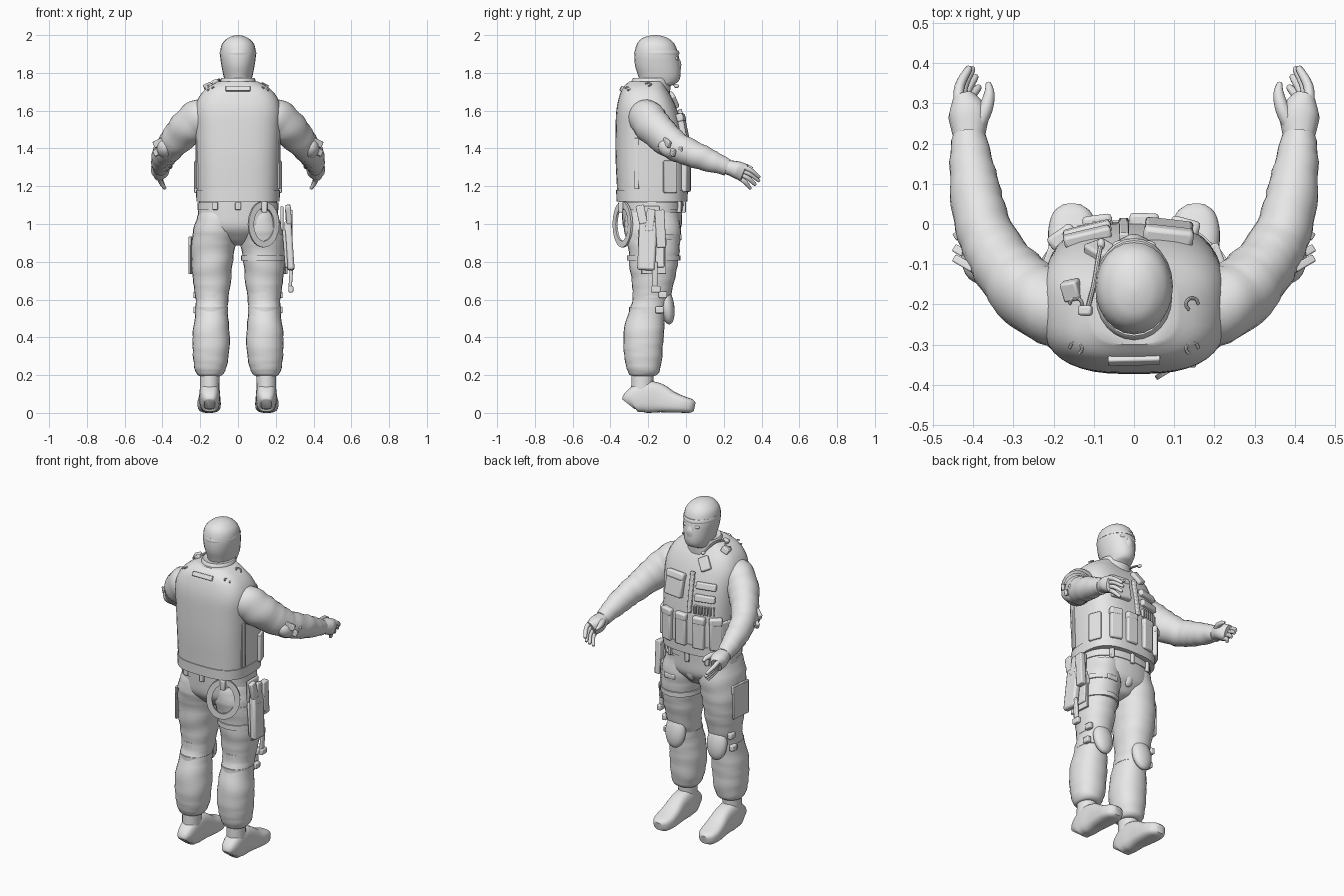
import bpy, bmesh
from math import sin, cos, pi, radians, copysign
from mathutils import Vector, Matrix
from mathutils.bvhtree import BVHTree

cube = bpy.data.objects.get("Cube")
if cube:
    bpy.data.objects.remove(cube)

grey = bpy.data.materials.new("plain_grey")
grey.use_nodes = True
grey.diffuse_color = (0.8, 0.8, 0.8, 1)
grey.node_tree.nodes["Principled BSDF"].inputs["Base Color"].default_value = (0.8, 0.8, 0.8, 1)
made = []


def finish(name, bm, mirror=False, bevel=0):
    """Turn a bmesh into an object, optionally bevelled and mirrored across x."""
    bmesh.ops.recalc_face_normals(bm, faces=bm.faces)
    mesh = bpy.data.meshes.new(name)
    bm.to_mesh(mesh)
    tree = BVHTree.FromBMesh(bm)
    bm.free()
    mesh.materials.append(grey)
    obj = bpy.data.objects.new(name, mesh)
    bpy.context.collection.objects.link(obj)
    if bevel:
        mod = obj.modifiers.new("bevel", 'BEVEL')
        mod.width, mod.segments = bevel, 2
    if mirror:
        obj.modifiers.new("mirror", 'MIRROR')
    made.append(obj)
    return tree


def smooth_path(rows, steps):
    """Catmull-Rom interpolation through rows of numbers."""
    out = []
    for i in range(len(rows) - 1):
        a, b, c, d = (rows[max(0, min(len(rows) - 1, i + k))] for k in (-1, 0, 1, 2))
        for s in range(steps):
            t = s / steps
            out.append([q + t / 2 * (r - p + t * (2 * p - 5 * q + 4 * r - w + t * (3 * (q - r) + w - p)))
                        for p, q, r, w in zip(a, b, c, d)])
    return out + [list(rows[-1])]


def loft(name, rows, sides=24, power=2, steps=4, upright=False, folds=0, mirror=False):
    """Skin rounded sections; each row is x, y, z, half width, half depth."""
    path = smooth_path(rows, steps)
    bm = bmesh.new()
    rings = []
    for i, (x, y, z, a, b) in enumerate(path):
        lo, hi = path[max(i - 1, 0)], path[min(i + 1, len(path) - 1)]
        t = Vector(hi[:3]) - Vector(lo[:3])
        if upright:
            u, v = Vector((1, 0, 0)), Vector((0, 1, 0))
        else:
            u = t.cross(Vector((0, 0, 1))).normalized()
            v = u.cross(t).normalized()
        ring = []
        for k in range(sides):
            ang = 2 * pi * k / sides
            c, s = (copysign(abs(e) ** (2 / power), e) for e in (cos(ang), sin(ang)))
            f = 1 + folds * sin(1.7 * i + 2 * sin(ang + i * 0.4))
            ring.append(bm.verts.new(Vector((x, y, z)) + u * (a * c * f) + v * (b * s * f)))
        rings.append(ring)
    for r, q in zip(rings, rings[1:]):
        for k in range(sides):
            j = (k + 1) % sides
            bm.faces.new((r[k], r[j], q[j], q[k]))
    bm.faces.new(rings[0])
    bm.faces.new(rings[-1])
    return finish(name, bm, mirror)


def column(name, rows, **kw):
    """Upright loft centred on x = 0; each row is z, y, half width, half depth."""
    return loft(name, [(0, y, z, a, b) for z, y, a, b in rows], upright=True, **kw)


def box(name, loc, size, rot=(0, 0, 0), mirror=False, bevel=0.006):
    turn = Matrix.Translation(loc)
    for axis, deg in zip("ZYX", reversed(rot)):
        turn = turn @ Matrix.Rotation(radians(deg), 4, axis)
    bm = bmesh.new()
    bmesh.ops.create_cube(bm, size=1, matrix=turn @ Matrix.Diagonal((*size, 1)))
    finish(name, bm, mirror, bevel)


def mount(name, tree, start, direction, size, spin=0, upright=True, mirror=False):
    """Fix a box (width, height, thickness) flat on a surface found by a ray."""
    hit, n, _, _ = tree.ray_cast(Vector(start), Vector(direction))
    if n.dot(Vector(direction)) > 0:
        n = -n
    if upright:
        n = Vector((n.x, n.y, 0)).normalized()
    m = Matrix.Translation(hit + n * size[2] * 0.15) @ n.to_track_quat('Z', 'Y').to_matrix().to_4x4()
    m = m @ Matrix.Rotation(radians(spin), 4, 'Z') @ Matrix.Diagonal((*size, 1))
    bm = bmesh.new()
    bmesh.ops.create_cube(bm, size=1, matrix=m)
    finish(name, bm, mirror, min(size) * 0.25)


def ball(name, loc, size, mirror=False, rot=0):
    bm = bmesh.new()
    m = Matrix.Translation(loc) @ Matrix.Rotation(radians(rot), 4, 'X') @ Matrix.Diagonal((*size, 1))
    bmesh.ops.create_uvsphere(bm, u_segments=20, v_segments=12, radius=1, matrix=m)
    finish(name, bm, mirror)


def tube(name, points, r, mirror=False):
    loft(name, [(*p, r, r) for p in points], sides=8, steps=3, mirror=mirror)


# Head, masked face and neck
column("masked_head", [
    (1.64, -.18, .075, .08), (1.72, -.17, .07, .078), (1.75, -.145, .068, .1), (1.785, -.141, .077, .112),
    (1.84, -.15, .088, .12), (1.9, -.157, .095, .116), (1.95, -.16, .086, .101), (1.98, -.163, .06, .074),
    (1.994, -.163, .033, .042), (2.0, -.163, .008, .01)], power=2.1)
loft("nose_of_mask", [(0, -.058, 1.89, .012, .014), (0, -.05, 1.865, .02, .02), (0, -.048, 1.84, .03, .023),
                      (0, -.055, 1.79, .035, .022), (0, -.062, 1.76, .03, .02)], upright=True, sides=16)
column("brow_band", [(1.897, -.155, .096, .118), (1.905, -.155, .097, .12), (1.918, -.156, .094, .115)], steps=2)
ball("eye", (.034, -.053, 1.876), (.02, .012, .011), mirror=True)
column("collar", [(1.69, -.2, .115, .115), (1.73, -.19, .1, .108), (1.77, -.182, .09, .1), (1.77, -.18, .08, .09)])

# Armoured vest with its hem
vest = column("vest", [
    (1.12, -.18, .214, .183), (1.2, -.18, .219, .186), (1.35, -.186, .223, .187), (1.5, -.195, .228, .178),
    (1.6, -.207, .23, .162), (1.67, -.215, .208, .14), (1.72, -.22, .165, .115), (1.755, -.21, .105, .09)],
    power=2.9, sides=40)
column("vest_hem", [(1.12, -.18, .22, .188), (1.18, -.18, .223, .19)], power=2.9, sides=40, steps=1)

# Magazine pouches with flaps, each laid on the front of the vest
for x in (-.175, -.09, .025, .125):
    mount("magazine_pouch", vest, (x, 1, 1.265), (0, -1, 0), (.07, .19, .032))
    mount("magazine_flap", vest, (x, 1, 1.34), (0, -1, 0), (.074, .045, .04))
mount("side_pouch", vest, (1, -.085, 1.25), (-1, 0, 0), (.075, .17, .022), mirror=True)
mount("side_seam", vest, (1, -.26, 1.32), (-1, 0, 0), (.025, .27, .01), mirror=True)
mount("chest_pouch", vest, (.085, 1, 1.51), (0, -1, 0), (.12, .14, .036), upright=False)
mount("chest_pouch_flap", vest, (.085, 1, 1.56), (0, -1, 0), (.125, .045, .044), upright=False)
mount("front_zip", vest, (-.025, 1, 1.49), (0, -1, 0), (.025, .24, .02), upright=False)
for z in (1.54, 1.47):
    mount("chest_strip", vest, (-.115, 1, z), (0, -1, 0), (.12, .04, .03), upright=False)
for i in range(7):
    mount("cartridge_loop", vest, (-.165 + i * .017, 1, 1.4), (0, -1, 0), (.012, .05, .025))
mount("slanted_pouch", vest, (-.08, 1, 1.655), (0, -1, 0), (.06, .08, .03), spin=30, upright=False)

# Vest back and shoulder fittings
mount("drag_handle", vest, (0, -1, 1.715), (0, 1, 0), (.13, .028, .016), upright=False)
for y in (-.2, -.31):
    hit = vest.ray_cast(Vector((.145, y, 3)), Vector((0, 0, -1)))[0]
    tube("strap_ring", [hit + Vector((.016 * cos(a), .016 * sin(a), .006 - .008 * cos(a))) for a in
                        (0, pi / 3, 2 * pi / 3, pi, 4 * pi / 3)], .004, mirror=True)

# Radio set and microphone lead on one shoulder
box("radio", (-.155, -.165, 1.725), (.045, .05, .035), (15, -25, 10))
box("radio_switch", (-.12, -.215, 1.75), (.035, .025, .03), (0, -20, 0))
tube("microphone_lead", [(-.115, -.21, 1.755), (-.1, -.15, 1.765), (-.09, -.09, 1.75), (-.082, -.05, 1.73)], .006)
ball("microphone", (-.082, -.05, 1.73), (.01, .014, .01))

# Sleeves
loft("sleeve", [
    (.14, -.222, 1.585, .088, .085), (.205, -.207, 1.56, .094, .101), (.262, -.173, 1.516, .09, .1),
    (.316, -.115, 1.46, .081, .09), (.358, -.05, 1.41, .073, .079), (.383, .02, 1.378, .068, .072),
    (.396, .09, 1.35, .062, .066), (.406, .16, 1.323, .053, .054), (.411, .22, 1.30, .042, .045)],
    folds=.03, mirror=True)

# Elbow guards
ball("elbow_pad", (.385, -.085, 1.40), (.045, .065, .05), mirror=True, rot=-25)
for y, z, turn in ((-.1, 1.43, 30), (-.075, 1.385, 30), (-.015, 1.4, -35)):
    box("elbow_buckle", (.42, y, z), (.06, .02, .035), (0, 25, turn), mirror=True, bevel=.004)

# Gloved hands
loft("palm", [(.411, .20, 1.303, .034, .037), (.411, .235, 1.297, .044, .04), (.413, .275, 1.285, .049, .047),
              (.422, .31, 1.27, .03, .046)], sides=16, power=2.3, mirror=True)
for i in range(4):
    base = Vector((.436 - .008 * i, .302 - .006 * i, 1.302 - .02 * i))
    reach = (.083, .088, .075, .055)[i]
    tip = base + Vector((-.024, reach, -.052))
    mid = (base + tip) / 2 + Vector((.01, 0, .008))
    loft("finger", [(*base, .013, .013), (*mid, .0125, .0125), (*tip, .009, .009),
                    (*(tip + (tip - mid) * .12), .003, .003)], sides=10, mirror=True)
loft("thumb", [(.395, .235, 1.305, .02, .02), (.37, .285, 1.308, .018, .018), (.36, .325, 1.303, .013, .013),
               (.363, .352, 1.295, .006, .006)], sides=10, mirror=True)

# Hips and belt
column("hips", [(1.16, -.18, .2, .165), (1.06, -.18, .212, .16), (.98, -.178, .208, .152), (.93, -.175, .14, .115),
                (.9, -.17, .07, .085), (.885, -.17, .03, .04)], power=2.3, sides=32)
belt = column("belt", [(1.075, -.18, .215, .165), (1.115, -.18, .214, .167)], power=2.4, sides=32, steps=1)
for x in (-.12, 0, .13):
    mount("belt_loop", belt, (x, 1, 1.09), (0, -1, 0), (.025, .06, .02))
    mount("rear_belt_loop", belt, (x, -1, 1.095), (0, 1, 0), (.03, .04, .016))
ball("fly", (0, -.055, .99), (.035, .03, .06))

# Baggy trousers
legs = loft("trouser_leg", [
    (.11, -.178, 1.06, .098, .142), (.12, -.178, .97, .117, .15), (.132, -.17, .88, .116, .138),
    (.138, -.172, .78, .108, .127), (.138, -.175, .69, .099, .112), (.138, -.185, .6, .087, .098),
    (.14, -.207, .53, .086, .098), (.142, -.223, .43, .097, .107), (.143, -.227, .33, .097, .103),
    (.146, -.225, .25, .087, .093), (.148, -.225, .205, .07, .076), (.148, -.228, .195, .05, .05)],
    upright=True, folds=.018, power=2.2, mirror=True)
mount("thigh_pocket", legs, (1, -.17, .83), (-1, 0, 0), (.13, .19, .012), mirror=True)
mount("thigh_pocket_flap", legs, (1, -.17, .91), (-1, 0, 0), (.135, .05, .014), mirror=True)

# Knee pads and straps
ball("knee_pad", (.14, -.1, .565), (.064, .038, .098), mirror=True, rot=8)
for z, y in ((.625, -.182), (.545, -.2)):
    loft("knee_strap", [(.14, y, z - .015, .088, .102), (.14, y, z + .015, .088, .102)], upright=True,
         steps=1, mirror=True)
    box("knee_buckle", (.222, y + .06, z), (.028, .045, .035), mirror=True)

# Boots: flat-soled foot and ankle shaft
loft("boot_shaft", [(.15, -.232, .06, .052, .062), (.15, -.232, .14, .051, .058), (.148, -.228, .24, .054, .06)],
     upright=True, mirror=True, sides=20)
loft("boot_foot", [
    (.15, -.304, .045, .028, .04), (.15, -.285, .062, .046, .062), (.15, -.22, .084, .054, .084),
    (.15, -.15, .079, .054, .079), (.151, -.08, .058, .059, .058), (.153, -.02, .045, .061, .045),
    (.154, .025, .037, .049, .037), (.154, .046, .033, .024, .024)], power=3, mirror=True, sides=28)

# Thigh holster with pistol on the +x side
box("holster_hanger", (.232, -.19, 1.03), (.016, .1, .13))
box("holster_body", (.272, -.205, .885), (.038, .095, .26), (-3, -4, 0), bevel=.012)
box("holster_plate", (.25, -.185, .87), (.016, .14, .2), (0, -4, 0))
box("pistol_grip", (.268, -.235, 1.05), (.028, .045, .1), (12, -4, 0))
box("pistol_slide", (.268, -.19, 1.02), (.03, .045, .12), (-6, -4, 0))
box("spare_magazine", (.272, -.135, .975), (.034, .05, .2), (3, 0, 0))
box("holster_strap_end", (.28, -.165, .72), (.018, .03, .16), (0, 4, 0))
box("holster_clip", (.28, -.16, .655), (.026, .05, .035))
for z in (.93, .82):
    loft("holster_strap", [(.135, -.17, z - .014, .12, .142), (.135, -.17, z + .014, .12, .142)],
         upright=True, steps=1)
box("thigh_clip", (.13, -.033, .93), (.07, .02, .03))

# Oval hoop hung from the back of the belt
bm = bmesh.new()
pose = Matrix.Translation((.135, -.335, .998)) @ Matrix.Rotation(radians(31), 4, 'Z')
hoop = [[bm.verts.new(pose @ Vector((a * cos(t), d, b * sin(t)))) for a, b, d in
         ((.094, .122, -.006), (.094, .122, .006), (.062, .088, .006), (.062, .088, -.006))]
        for t in (2 * pi * k / 32 for k in range(32))]
for r, q in zip(hoop, hoop[1:] + hoop[:1]):
    for k in range(4):
        bm.faces.new((r[k], r[k - 1], q[k - 1], q[k]))
finish("belt_hoop", bm)
box("hoop_hanger", (.14, -.345, 1.09), (.03, .025, .06))

# Smooth shading with crisp edges
bpy.ops.object.select_all(action='DESELECT')
for obj in made:
    obj.select_set(True)
bpy.context.view_layer.objects.active = made[0]
bpy.ops.object.shade_smooth_by_angle(angle=radians(40))
